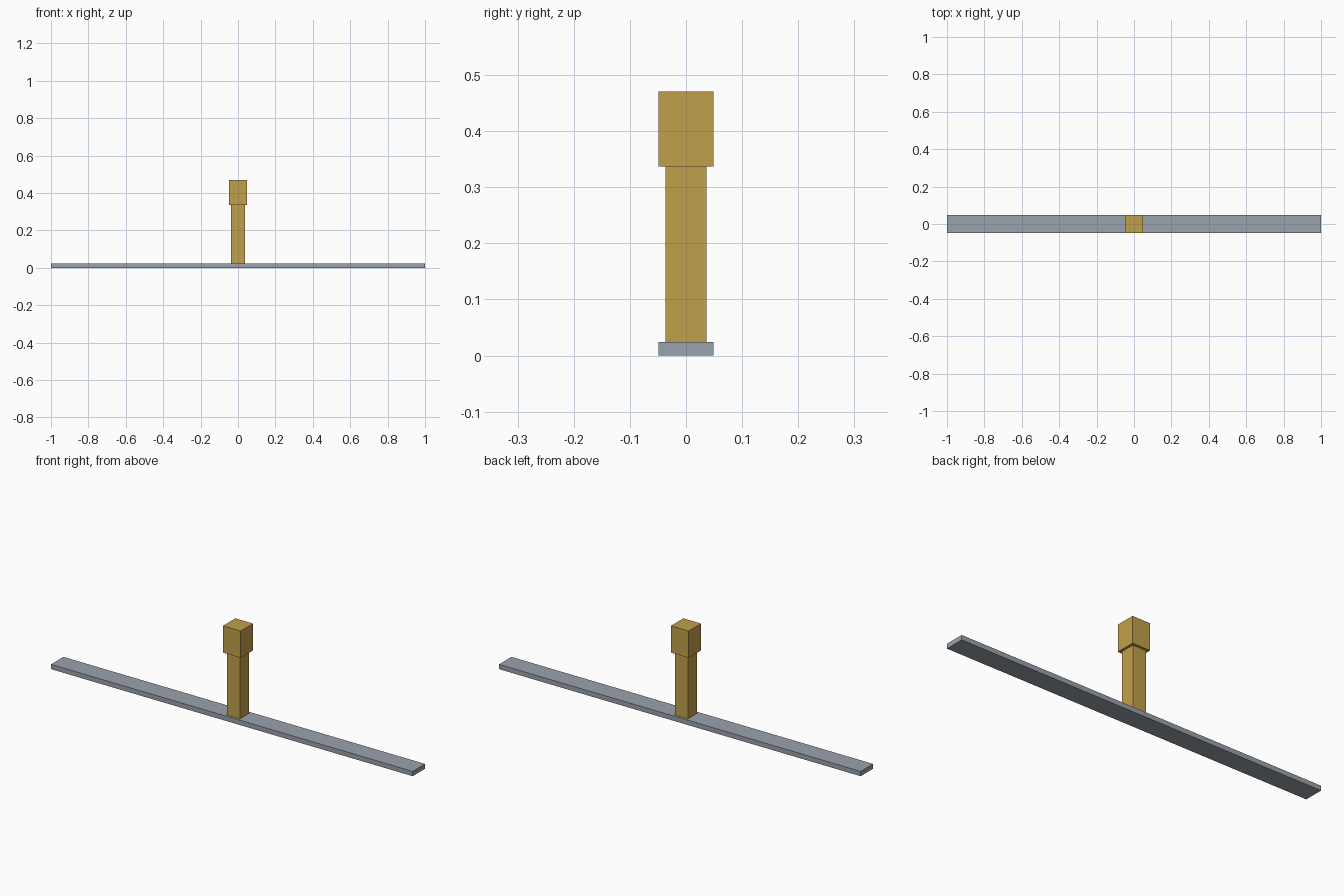
import bpy
import bmesh
from mathutils import Matrix

default = bpy.data.objects.get("Cube")
if default:
    bpy.data.objects.remove(default, do_unlink=True)


def make_material(name, rgb):
    mat = bpy.data.materials.new(name)
    mat.use_nodes = True
    colour = (*rgb, 1.0)
    mat.diffuse_color = colour
    for node in mat.node_tree.nodes:
        if node.type == 'BSDF_PRINCIPLED':
            node.inputs["Base Color"].default_value = colour
    return mat


def add_box(name, width, depth, bottom, top, mat):
    """Box centred on x and y, spanning bottom to top in z."""
    bm = bmesh.new()
    place = Matrix.Translation((0, 0, (bottom + top) / 2))
    size = Matrix.Diagonal((width, depth, top - bottom, 1))
    bmesh.ops.create_cube(bm, size=1, matrix=place @ size)
    mesh = bpy.data.meshes.new(name)
    bm.to_mesh(mesh)
    bm.free()
    mesh.materials.append(mat)
    obj = bpy.data.objects.new(name, mesh)
    bpy.context.collection.objects.link(obj)
    return obj


grey = make_material("steel grey", (0.323, 0.361, 0.407))
gold = make_material("brass gold", (0.527, 0.352, 0.070))

BASE_TOP, POST_TOP, HEAD_TOP = 0.024, 0.337, 0.471

# Long flat strip, with a square post and a wider square head on it
add_box("base_strip", 2.0, 0.098, 0.0, BASE_TOP, grey)
add_box("post", 0.073, 0.073, BASE_TOP, POST_TOP, gold)
add_box("head_block", 0.098, 0.098, POST_TOP, HEAD_TOP, gold)
